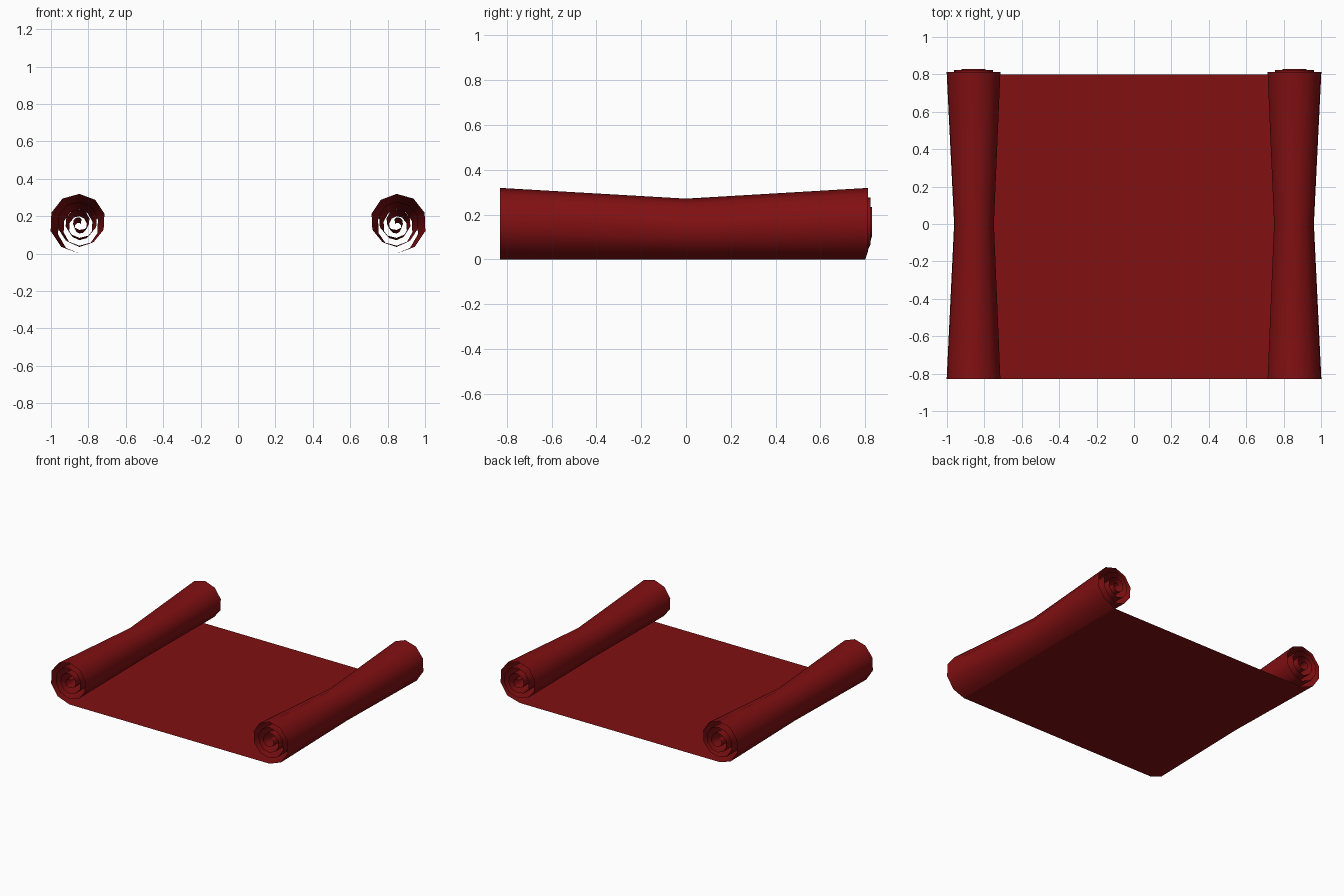
import bpy, math

cube = bpy.data.objects.get("Cube")
if cube:
    bpy.data.objects.remove(cube)

# Single deep red for the whole scroll
red = bpy.data.materials.new("deep red")
colour = (0.22, 0.005, 0.006, 1)
red.diffuse_color = colour
red.use_nodes = True
red.node_tree.nodes["Principled BSDF"].inputs["Base Color"].default_value = colour

SIDES, TURNS = 10, 3.6
ROLL_X, ROLL_Z = 0.848, 0.17
FRONT, BACK = -0.83, 0.80


def add_mesh(name, verts, faces, smooth):
    mesh = bpy.data.meshes.new(name)
    mesh.from_pydata(verts, [], faces)
    mesh.materials.append(red)
    mesh.polygons.foreach_set("use_smooth", [smooth] * len(faces))
    obj = bpy.data.objects.new(name, mesh)
    bpy.context.collection.objects.link(obj)
    return obj


def add_roll(name, side):
    """Spiral sheet with a narrow waist, winding outward, up and inward."""
    verts, faces = [], []
    steps = round(SIDES * TURNS)
    for i in range(steps + 1):
        turn = i / SIDES
        angle = turn * math.tau
        radius = ROLL_Z - 0.042 * turn
        dx = radius * math.sin(angle)
        z = ROLL_Z - radius * math.cos(angle)
        back = BACK + min(0.03, 0.012 * math.ceil(turn))
        if i == 0:
            back = BACK
        # front end, pinched waist, back end
        for y, sx, sz in ((FRONT, 1, 1), (0, 0.74, 0.85), (back, 1, 1)):
            verts.append((side * (ROLL_X + dx * sx), y, z * sz))
    for i in range(steps):
        for j in range(2):
            a = 3 * i + j
            face = (a, a + 3, a + 4, a + 1)
            faces.append(face if side < 0 else face[::-1])
    return add_mesh(name, verts, faces, True)


# Flat open sheet between the rolls
add_mesh("open_sheet",
         [(-ROLL_X, FRONT, 0), (ROLL_X, FRONT, 0),
          (ROLL_X, BACK, 0), (-ROLL_X, BACK, 0)],
         [(0, 1, 2, 3)], False)

# Rolled ends
add_roll("left_roll", 1)
add_roll("right_roll", -1)
